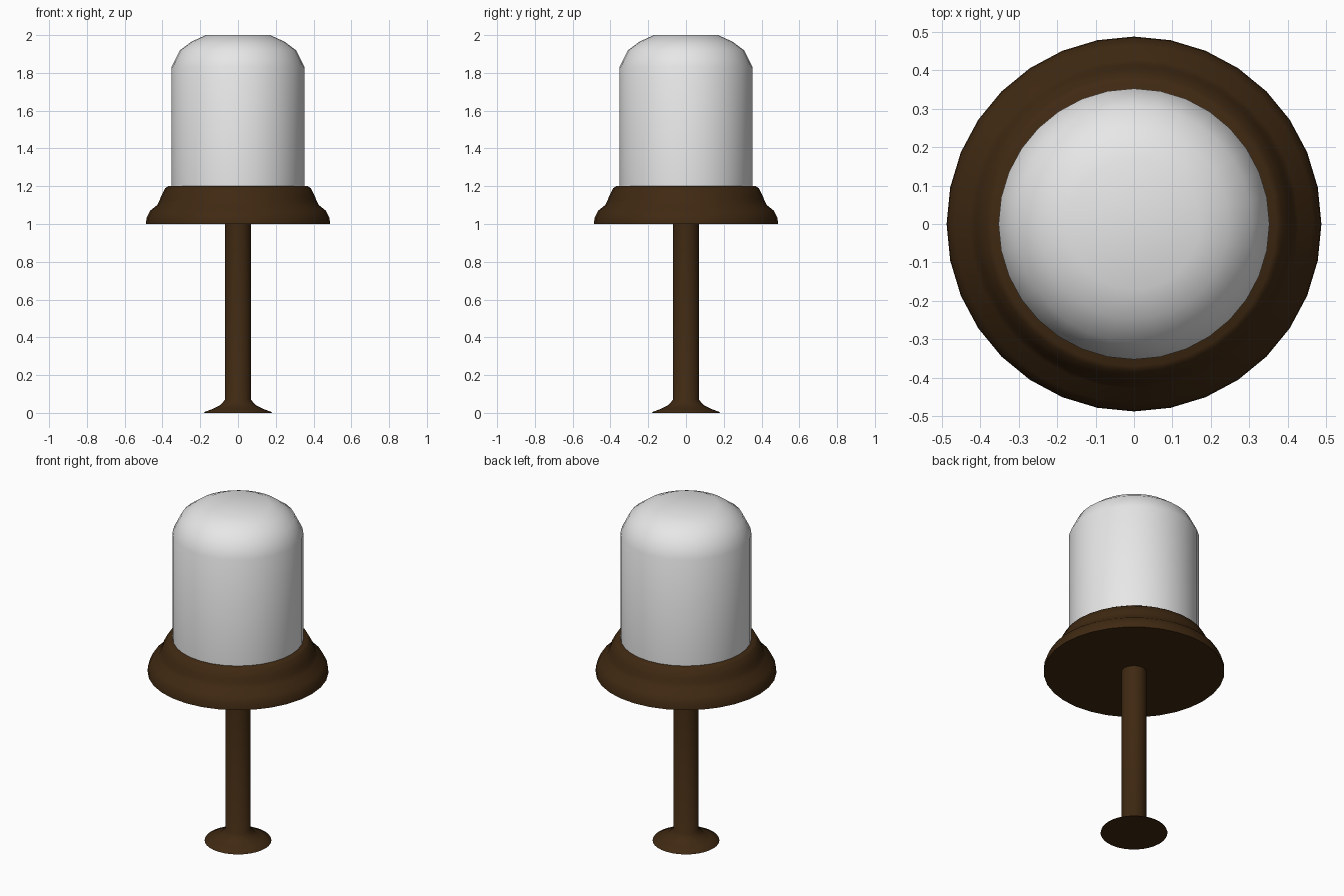
import bpy, bmesh, math

cube = bpy.data.objects.get("Cube")
if cube:
    bpy.data.objects.remove(cube, do_unlink=True)


def make_material(name, color):
    mat = bpy.data.materials.new(name)
    mat.use_nodes = True
    mat.diffuse_color = (*color, 1)
    mat.node_tree.nodes["Principled BSDF"].inputs["Base Color"].default_value = (*color, 1)
    return mat


def lathe(name, profile, sides, mat, smooth_angle):
    """Turn a (radius, height) profile, listed bottom to top, into a capped solid."""
    bm = bmesh.new()
    rings = []
    for r, z in profile:
        angles = [2 * math.pi * i / sides for i in range(sides)]
        rings.append([bm.verts.new((r * math.cos(a), r * math.sin(a), z)) for a in angles])
    for low, high in zip(rings, rings[1:]):
        for i in range(sides):
            j = (i + 1) % sides
            bm.faces.new((low[i], low[j], high[j], high[i]))
    bm.faces.new(rings[0][::-1])
    bm.faces.new(rings[-1])
    mesh = bpy.data.meshes.new(name)
    bm.to_mesh(mesh)
    bm.free()
    mesh.materials.append(mat)
    obj = bpy.data.objects.new(name, mesh)
    bpy.context.collection.objects.link(obj)
    bpy.ops.object.select_all(action='DESELECT')
    obj.select_set(True)
    bpy.context.view_layer.objects.active = obj
    bpy.ops.object.shade_smooth_by_angle(angle=math.radians(smooth_angle))
    return obj


wood = make_material("dark_wood", (0.05, 0.022, 0.006))
glass = make_material("pale_glass", (0.8, 0.8, 0.8))

# Stem with a flared foot
lathe("stem", [(0.18, 0), (0.178, 0.005), (0.135, 0.02), (0.095, 0.04),
               (0.068, 0.07), (0.068, 1.0)], 32, wood, 50)

# Moulded base plate
lathe("base_plate", [(0.487, 1.0), (0.485, 1.03), (0.466, 1.07), (0.428, 1.1),
                     (0.415, 1.125), (0.406, 1.15), (0.385, 1.19), (0.37, 1.2)],
      32, wood, 50)

# Bell-shaped cover, seated slightly into the base
lathe("dome", [(0.352, 1.19), (0.352, 1.83), (0.307, 1.92), (0.247, 1.965),
               (0.17, 2.0)], 32, glass, 60)
